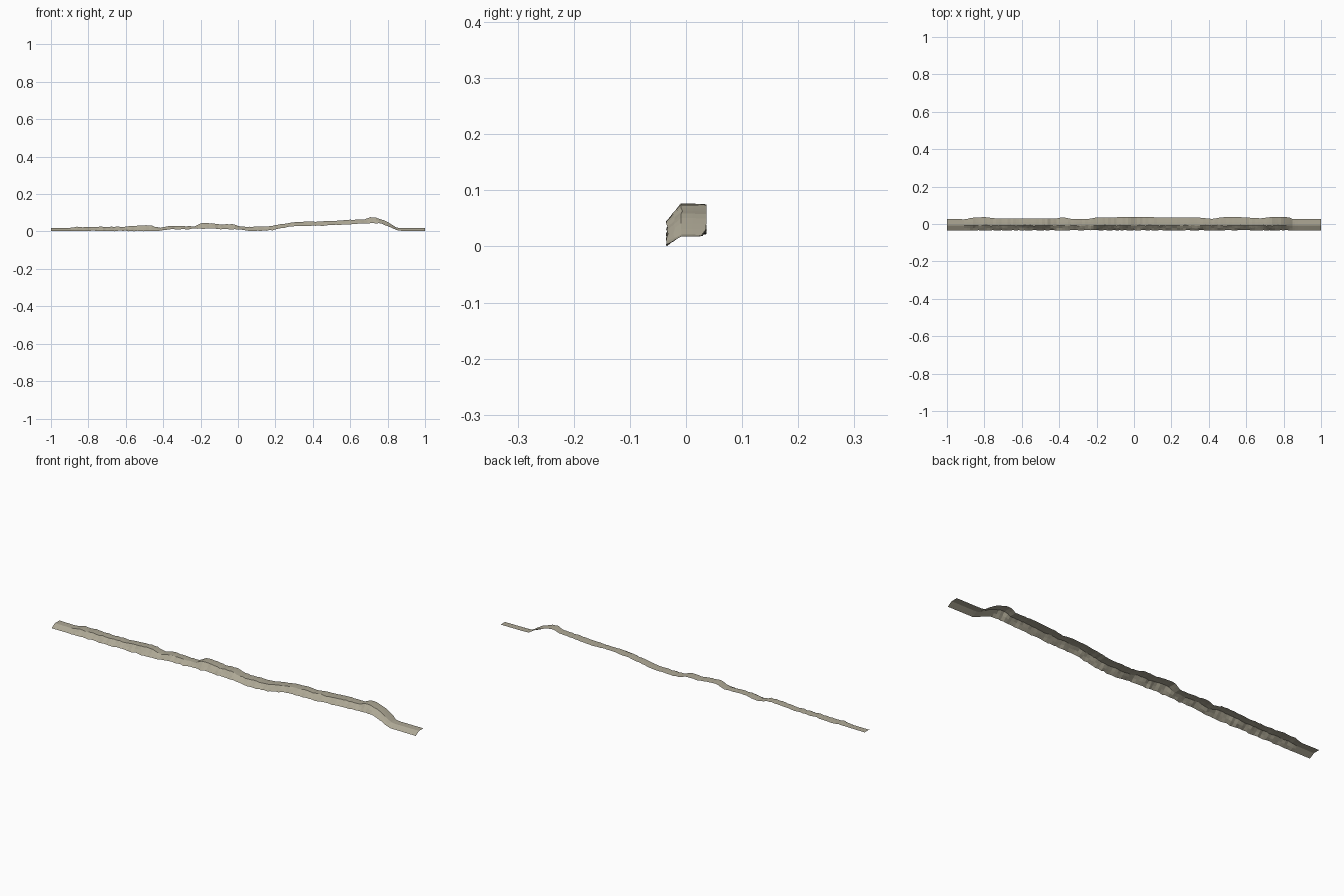
import bpy, random

if "Cube" in bpy.data.objects:
    bpy.data.objects.remove(bpy.data.objects["Cube"])

random.seed(4)

# Key points (x, value) read along the ledge
RIDGE_Z = [(-1, .018), (-.9, .018), (-.88, .024), (-.6, .025), (-.47, .034), (-.42, .019),
           (-.37, .03), (-.23, .027), (-.2, .044), (-.14, .046), (-.1, .038), (-.02, .038),
           (.02, .025), (.15, .025), (.3, .051), (.45, .054), (.68, .066), (.72, .078),
           (.78, .062), (.85, .02), (.87, .018), (1, .018)]
FOOT_Z = [(-1, .003), (-.42, .003), (-.36, .011), (-.15, .015), (0, .01), (.08, .002),
          (.18, .007), (.3, .029), (.45, .032), (.7, .045), (.76, .044), (.86, .004), (1, .003)]
BACK_Y = [(-1, .027), (-.9, .025), (-.87, .033), (-.8, .037), (-.74, .03), (-.42, .029),
          (-.38, .036), (-.34, .028), (-.24, .027), (-.2, .035), (0, .037), (.35, .034),
          (.42, .027), (.47, .036), (.56, .037), (.68, .03), (.73, .037), (.83, .036),
          (.85, .026), (1, .026)]


def sample(keys, x):
    for (a, va), (b, vb) in zip(keys, keys[1:]):
        if x <= b:
            return va + (vb - va) * (x - a) / (b - a)
    return keys[-1][1]


# Cross-sections: sloping rock face in front, flat shelf behind
N = 130
verts, faces = [], []
for i in range(N + 1):
    x = -1 + 2 * i / N
    rough = 1 if -.9 < x < .85 else 0
    j = lambda s: rough * random.uniform(-s, s)
    top, foot, back = sample(RIDGE_Z, x), sample(FOOT_Z, x), sample(BACK_Y, x)
    step = j(.002)
    ridge_y = -.008 + j(.002)
    front_y = -.034 + j(.002)
    verts += [(x, front_y, max(0, foot + j(.002))),
              (x, (front_y + ridge_y) / 2 + j(.002), (top + foot) / 2 + j(.002)),
              (x, ridge_y, top + step),
              (x, .012, top + step),
              (x, back, top + step - rough * .001)]
    if i:
        for k in range(4):
            a, b = 5 * (i - 1) + k, 5 * i + k
            faces.append((a, b, b + 1, a + 1))

mesh = bpy.data.meshes.new("rock_ledge")
mesh.from_pydata(verts, [], faces)
mesh.update()
ledge = bpy.data.objects.new("rock_ledge", mesh)
bpy.context.collection.objects.link(ledge)

# Pale stone
stone = bpy.data.materials.new("stone")
stone.diffuse_color = (.42, .39, .30, 1)
stone.use_nodes = True
stone.node_tree.nodes["Principled BSDF"].inputs["Base Color"].default_value = stone.diffuse_color
mesh.materials.append(stone)
